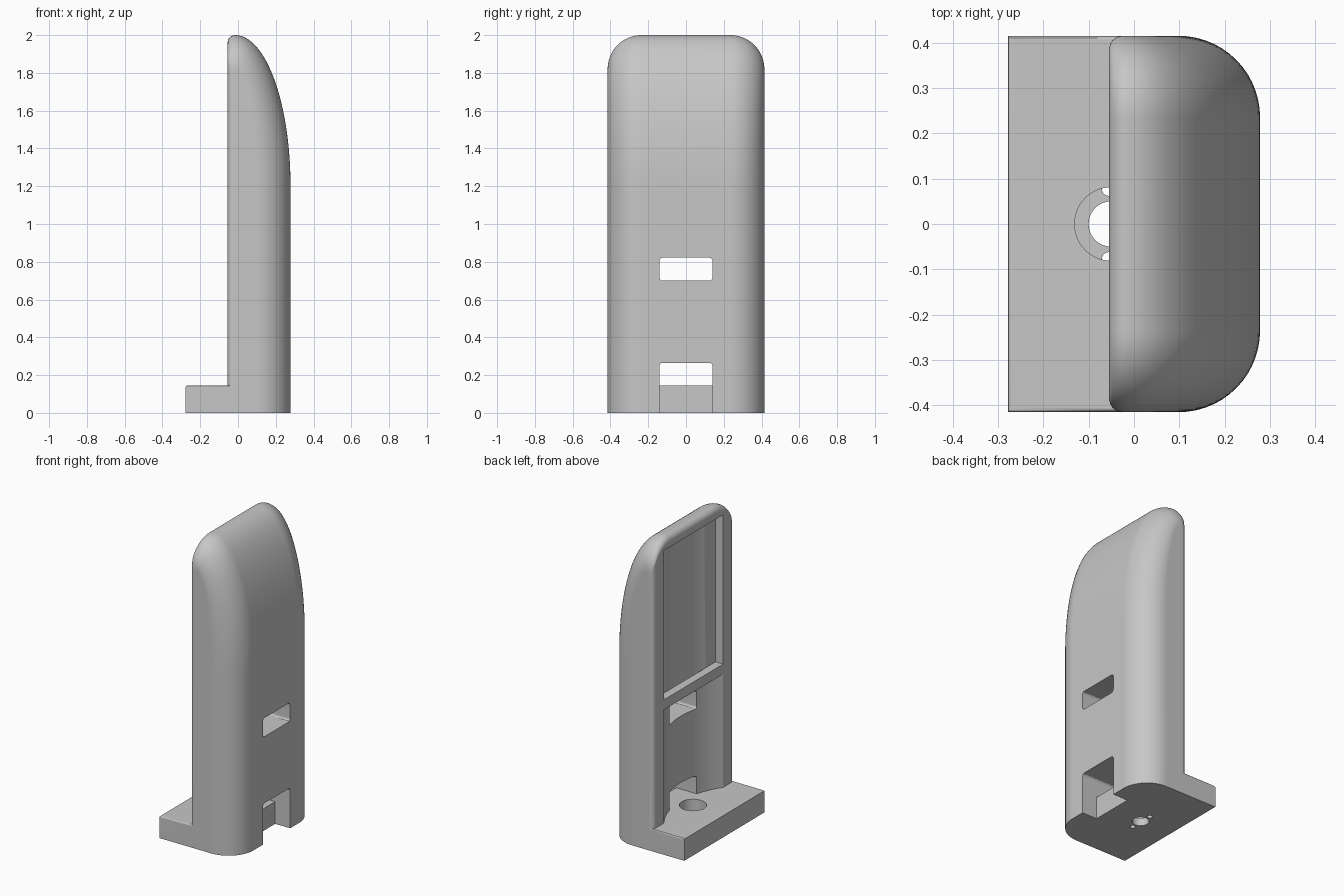
import bpy, bmesh, math

cube = bpy.data.objects.get("Cube")
if cube:
    bpy.data.objects.remove(cube, do_unlink=True)

GREY = (0.57, 0.57, 0.57, 1)
grey = bpy.data.materials.new("light grey plastic")
grey.use_nodes = True
grey.diffuse_color = GREY
grey.node_tree.nodes["Principled BSDF"].inputs["Base Color"].default_value = GREY

HALF, FRONT, APEX, BACK, TOP, BASE = 0.415, -0.055, -0.015, 0.278, 2.0, 0.145


def finish(name, bm):
    bmesh.ops.recalc_face_normals(bm, faces=bm.faces)
    mesh = bpy.data.meshes.new(name)
    bm.to_mesh(mesh)
    bm.free()
    mesh.materials.append(grey)
    ob = bpy.data.objects.new(name, mesh)
    bpy.context.collection.objects.link(ob)
    return ob


def prism(name, outline, z0, z1):
    bm = bmesh.new()
    low = [bm.verts.new((x, y, z0)) for x, y in outline]
    high = [bm.verts.new((x, y, z1)) for x, y in outline]
    bm.faces.new(low)
    bm.faces.new(high)
    for i in range(len(low)):
        j = (i + 1) % len(low)
        bm.faces.new((low[i], low[j], high[j], high[i]))
    return finish(name, bm)


def block(name, x0, x1, half, z0, z1):
    return prism(name, [(x0, -half), (x1, -half), (x1, half), (x0, half)], z0, z1)


def bevel_edges(ob, offset, choose):
    bm = bmesh.new()
    bm.from_mesh(ob.data)
    bmesh.ops.bevel(bm, geom=[e for e in bm.edges if choose(e)], offset=offset,
                    segments=3, profile=0.5, affect='EDGES')
    bm.to_mesh(ob.data)
    bm.free()


def disc(name, x, y, radius, z0, z1, sides=48):
    ring = [(x + radius * math.cos(2 * math.pi * i / sides),
             y + radius * math.sin(2 * math.pi * i / sides)) for i in range(sides)]
    return prism(name, ring, z0, z1)


def combine(target, other, operation):
    mod = target.modifiers.new("join", 'BOOLEAN')
    mod.operation, mod.solver, mod.object = operation, 'EXACT', other
    bpy.context.view_layer.objects.active = target
    bpy.ops.object.modifier_apply(modifier=mod.name)
    bpy.data.objects.remove(other, do_unlink=True)


def round_inset(y, radius):
    # How far a rounded edge has drawn in at this distance from the side
    t = max(0.0, (abs(y) - (HALF - radius)) / radius)
    return radius * (1 - math.sqrt(max(0.0, 1 - t * t)))


def side_profile(y):
    inset = round_inset(y, 0.18)
    front = FRONT + round_inset(y, 0.03)
    top, reach, spring, lip = TOP - inset, BACK - inset, 1.2, 0.04
    pts = [(front, 0.0)]
    for i in range(9):
        a = math.pi / 2 * i / 8
        pts.append((APEX + (front - APEX) * math.cos(a), top - lip + lip * math.sin(a)))
    for i in range(1, 33):
        a = math.pi / 2 * i / 32
        pts.append((APEX + (reach - APEX) * math.sin(a),
                    spring + (top - spring) * math.cos(a)))
    pts.append((reach, 0.0))
    return pts


# Rounded cover, lofted from side to side
positive = [0.235 + 0.18 * math.sin(math.pi / 2 * i / 14) for i in range(15)]
stations = [-y for y in reversed(positive)] + positive
bm = bmesh.new()
rings = [[bm.verts.new((x, y, z)) for x, z in side_profile(y)] for y in stations]
for r, s in zip(rings, rings[1:]):
    for i in range(len(r)):
        j = (i + 1) % len(r)
        bm.faces.new((r[i], r[j], s[j], s[i]))
bm.faces.new(rings[0])
bm.faces.new(rings[-1])
cover = finish("cover_with_foot", bm)

# Foot plate with softened upper rim
foot = block("foot_plate", -0.278, 0.1, HALF, 0, BASE)
bevel_edges(foot, 0.01, lambda e: all(v.co.z > 0.1 for v in e.verts)
            and any(v.co.x < 0 for v in e.verts))
combine(cover, foot, 'UNION')

# Shallow concave trough over the full height of the opening
SPAN, DEEPEST, RADIUS = 0.305, 0.04, 0.537
arc = []
for i in range(33):
    y = -SPAN + 2 * SPAN * i / 32
    arc.append((DEEPEST - RADIUS + math.sqrt(RADIUS ** 2 - y * y), y))
trough = prism("trough_cutter", [(-0.2, -SPAN)] + arc + [(-0.2, SPAN)], BASE, 1.925)
combine(cover, trough, 'DIFFERENCE')

# Flat rectangular recess in the upper part
combine(cover, block("recess_cutter", -0.2, 0.0, SPAN, 0.95, 1.925), 'DIFFERENCE')

# Two slots; the lower one also notches the foot
for low, high in ((0.70, 0.822), (BASE, 0.265)):
    slot = block("slot_cutter", -0.1, 0.4, 0.141, low, high)
    bevel_edges(slot, 0.018, lambda e: e.verts[0].co.x != e.verts[1].co.x
                and e.verts[0].co.z > BASE + 0.01)
    combine(cover, slot, 'DIFFERENCE')
combine(cover, block("notch_cutter", 0.17, 0.4, 0.141, -0.1, 0.2), 'DIFFERENCE')

# Screw hole, its counterbore and two pin holes
for x, y, radius, bottom, top in ((-0.05, 0, 0.05, -0.1, 0.2), (-0.05, 0, 0.081, 0.05, 0.2),
                                  (-0.055, 0.078, 0.016, -0.1, 0.052),
                                  (-0.055, -0.078, 0.016, -0.1, 0.052)):
    combine(cover, disc("hole_cutter", x, y, radius, bottom, top), 'DIFFERENCE')

# Cross bar over the opening
combine(cover, block("cross_bar", FRONT, 0.0, SPAN + 0.015, 0.885, 0.95), 'UNION')

bpy.ops.object.select_all(action='DESELECT')
cover.select_set(True)
bpy.context.view_layer.objects.active = cover
bpy.ops.object.shade_smooth_by_angle(angle=math.radians(30))
cover.modifiers.new("even_shading", 'WEIGHTED_NORMAL').keep_sharp = True
